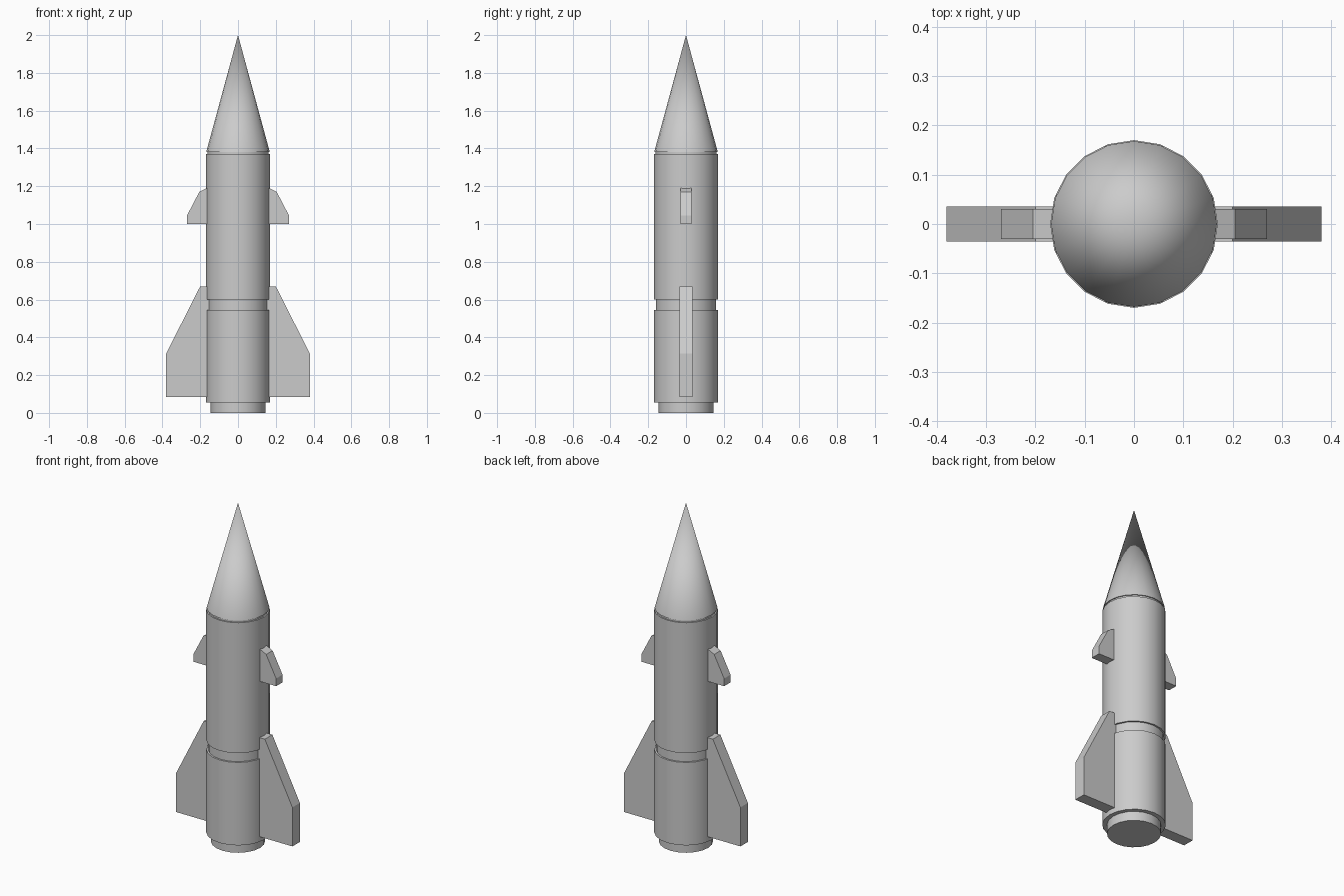
import bpy, bmesh
from mathutils import Vector

if "Cube" in bpy.data.objects:
    bpy.data.objects.remove(bpy.data.objects["Cube"])

SIDES = 20


def finish(name, bm, smooth):
    bmesh.ops.recalc_face_normals(bm, faces=bm.faces)
    mesh = bpy.data.meshes.new(name)
    bm.to_mesh(mesh)
    bm.free()
    obj = bpy.data.objects.new(name, mesh)
    bpy.context.collection.objects.link(obj)
    if smooth:
        bpy.ops.object.select_all(action='DESELECT')
        bpy.context.view_layer.objects.active = obj
        obj.select_set(True)
        bpy.ops.object.shade_smooth_by_angle(angle=0.52)
    return obj


def section(name, z0, z1, r0, r1):
    bm = bmesh.new()
    bmesh.ops.create_cone(bm, cap_ends=True, segments=SIDES,
                          radius1=r0, radius2=r1, depth=z1 - z0)
    bmesh.ops.remove_doubles(bm, verts=bm.verts, dist=1e-5)
    bmesh.ops.translate(bm, verts=bm.verts, vec=(0, 0, (z0 + z1) / 2))
    return finish(name, bm, True)


def fin(name, profile, thickness, side):
    bm = bmesh.new()
    face = bm.faces.new([bm.verts.new((side * x, -thickness / 2, z)) for x, z in profile])
    out = bmesh.ops.extrude_face_region(bm, geom=[face])
    moved = [v for v in out["geom"] if isinstance(v, bmesh.types.BMVert)]
    bmesh.ops.translate(bm, verts=moved, vec=Vector((0, thickness, 0)))
    return finish(name, bm, False)


# Stacked round sections, bottom to top
section("engine_nozzle", 0.0, 0.055, 0.145, 0.145)
section("lower_body", 0.055, 0.545, 0.17, 0.17)
section("stage_groove", 0.545, 0.60, 0.16, 0.16)
section("upper_body", 0.60, 1.37, 0.17, 0.17)
section("nose_groove", 1.37, 1.382, 0.162, 0.162)
section("nose_cone", 1.382, 2.0, 0.168, 0.0)

# Tail fins and small forward fins, one pair each
tail = [(0.14, 0.085), (0.38, 0.085), (0.38, 0.315), (0.20, 0.67), (0.14, 0.67)]
forward = [(0.14, 1.0), (0.27, 1.0), (0.27, 1.045), (0.205, 1.17), (0.165, 1.19), (0.14, 1.19)]
for label, side in (("left", -1), ("right", 1)):
    fin(f"{label}_tail_fin", tail, 0.07, side)
    fin(f"{label}_forward_fin", forward, 0.06, side)
